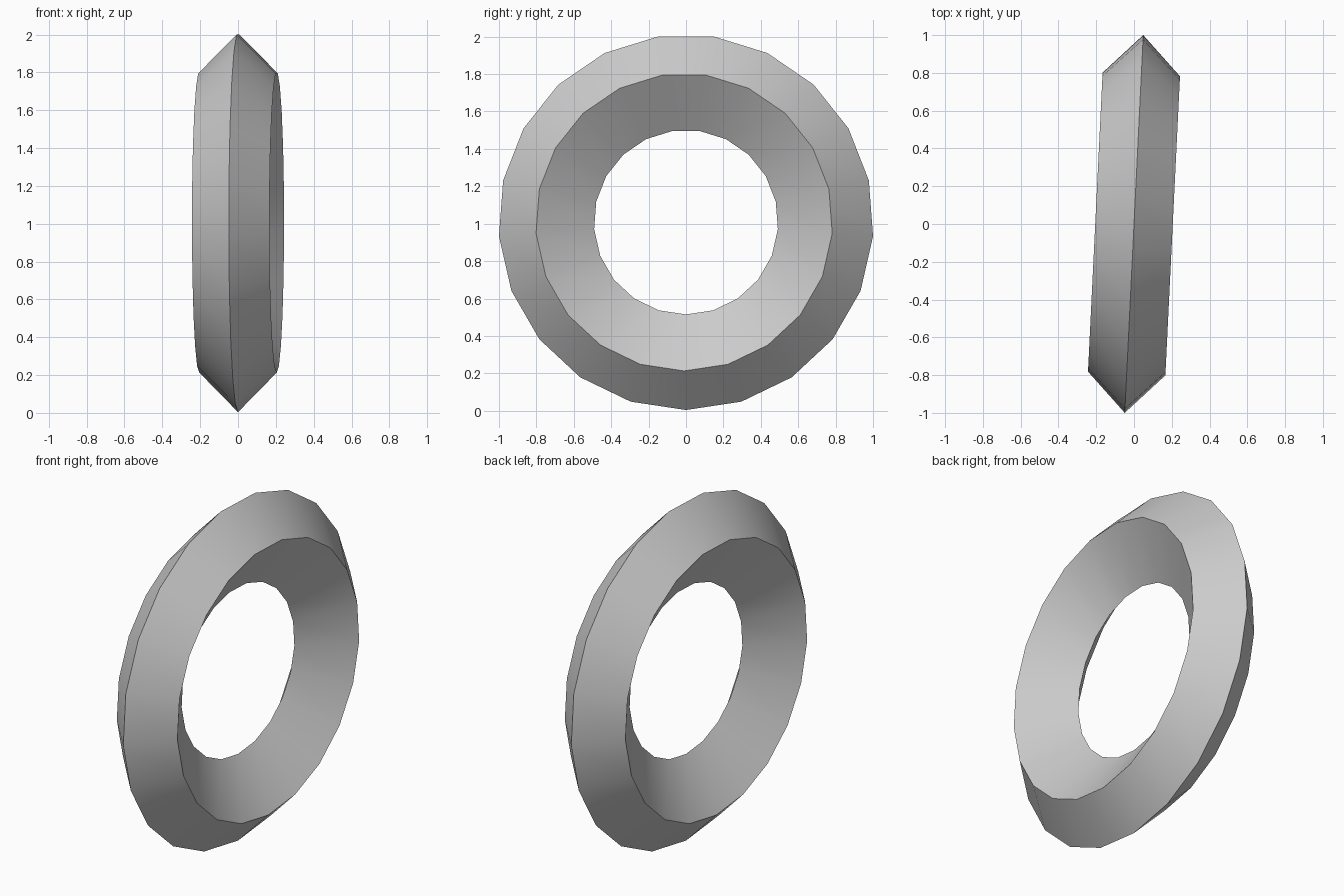
import bpy, bmesh
from math import sin, cos, tau, radians

if "Cube" in bpy.data.objects:
    bpy.data.objects.remove(bpy.data.objects["Cube"])

SIDES = 21
CENTRE_Z = 1.008
# Diamond cross-section: (axial offset, radius)
PROFILE = [(0.0, 1.004), (0.205, 0.795), (0.0, 0.493), (-0.205, 0.795)]

# Ring: the profile swept round the x axis, one vertex pointing straight down
bm = bmesh.new()
loops = []
for i in range(SIDES):
    a = tau * i / SIDES
    loops.append([bm.verts.new((x, r * sin(a), -r * cos(a))) for x, r in PROFILE])
n = len(PROFILE)
for i in range(SIDES):
    p, q = loops[i], loops[(i + 1) % SIDES]
    for j in range(n):
        k = (j + 1) % n
        bm.faces.new((p[j], p[k], q[k], q[j]))
bmesh.ops.recalc_face_normals(bm, faces=bm.faces)

mesh = bpy.data.meshes.new("ring")
bm.to_mesh(mesh)
bm.free()
ring = bpy.data.objects.new("ring", mesh)
bpy.context.collection.objects.link(ring)

# Slight turn about the vertical
ring.location.z = CENTRE_Z
ring.rotation_euler.z = radians(-2.8)

# Smooth around the ring, sharp along the ridges
bpy.context.view_layer.objects.active = ring
ring.select_set(True)
bpy.ops.object.shade_smooth_by_angle(angle=radians(30))
